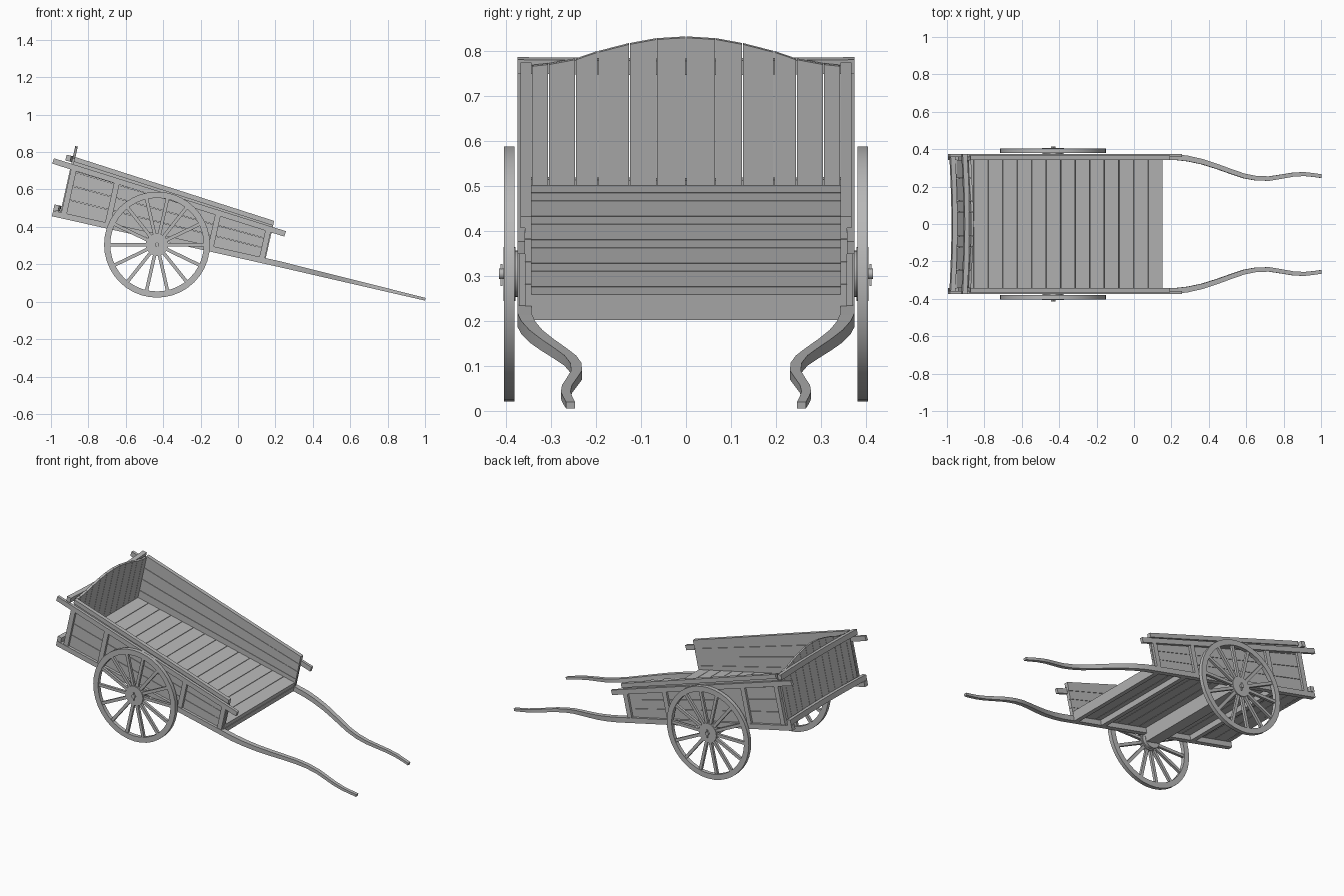
import bpy, bmesh
from math import radians, sin, cos, pi
from mathutils import Matrix, Vector

cube = bpy.data.objects.get("Cube")
if cube:
    bpy.data.objects.remove(cube, do_unlink=True)

wood = bpy.data.materials.new("weathered grey wood")
wood.use_nodes = True
GREY = (0.48, 0.48, 0.48, 1)
wood.diffuse_color = GREY
wood.node_tree.nodes["Principled BSDF"].inputs["Base Color"].default_value = GREY

# The cart body is built level, then tipped forward onto its shaft ends
TILT = Matrix.Translation((-0.995, 0, 0.457)) @ Matrix.Rotation(radians(12.6), 4, 'Y')
SIDES = (("left", 1), ("right", -1))


def finish(name, bm, matrix=TILT, smooth=False):
    bmesh.ops.recalc_face_normals(bm, faces=bm.faces)
    mesh = bpy.data.meshes.new(name)
    bm.to_mesh(mesh)
    bm.free()
    mesh.materials.append(wood)
    ob = bpy.data.objects.new(name, mesh)
    bpy.context.collection.objects.link(ob)
    ob.matrix_world = matrix
    if smooth:
        bpy.context.view_layer.objects.active = ob
        ob.select_set(True)
        bpy.ops.object.shade_smooth_by_angle(angle=radians(35))
        ob.select_set(False)
    return ob


def prism(bm, points, offset):
    """Extrude a flat outline of 3D points by an offset vector."""
    low = [bm.verts.new(p) for p in points]
    high = [bm.verts.new(Vector(p) + Vector(offset)) for p in points]
    bm.faces.new(low)
    bm.faces.new(high)
    n = len(low)
    for i in range(n):
        j = (i + 1) % n
        bm.faces.new((low[i], low[j], high[j], high[i]))


def box(bm, x, y, z):
    prism(bm, [(x[0], y[0], z[0]), (x[1], y[0], z[0]), (x[1], y[0], z[1]), (x[0], y[0], z[1])],
          (0, y[1] - y[0], 0))


def sweep(bm, sections):
    """Join four-cornered sections into one closed bar."""
    rings = [[bm.verts.new(p) for p in s] for s in sections]
    for a, b in zip(rings, rings[1:]):
        for i in range(4):
            j = (i + 1) % 4
            bm.faces.new((a[i], a[j], b[j], b[i]))
    bm.faces.new(rings[0])
    bm.faces.new(rings[-1])


def top_edge(x):
    return 0.336 - 0.091 * (x - 0.053)


BACK, FRONT, FLOOR = 0.05, 1.165, 0.057

# Floor planks
bm = bmesh.new()
count = 14
step = (FRONT - BACK) / count
for i in range(count):
    x = BACK + i * step
    box(bm, (x, x + step - 0.003), (-0.343, 0.343), (0.031, FLOOR))
finish("floor_planks", bm)

# Cross members under the floor
bm = bmesh.new()
for x in (0.27, 0.93, 1.13):
    box(bm, (x, x + 0.035), (-0.345, 0.345), (0, 0.031))
finish("floor_bearers", bm)
bm = bmesh.new()
box(bm, (0.535, 0.63), (-0.36, 0.36), (-0.045, 0.031))
finish("axle_beam", bm)

for side, s in SIDES:
    # Side boards, fanned towards the taller back
    bm = bmesh.new()
    rows = 4
    for i in range(rows):
        def level(x, t):
            return 0.031 + (top_edge(x) - 0.031) * t
        a, b = i / rows, (i + 1) / rows - (0.008 if i < rows - 1 else 0)
        prism(bm, [(BACK, s * 0.343, level(BACK, a)), (FRONT, s * 0.343, level(FRONT, a)),
                   (FRONT, s * 0.343, level(FRONT, b)), (BACK, s * 0.343, level(BACK, b))],
              (0, s * 0.014, 0))
    finish(side + "_side_boards", bm)

    # Upright posts
    bm = bmesh.new()
    for x in (0.045, 0.285, 0.85, 1.13):
        z0, z1 = 0.031, top_edge(x) - 0.045
        box(bm, (x, x + 0.03), (s * 0.357, s * 0.371), (z0, z1))
    finish(side + "_posts", bm)

    # Upper rail, running past both ends
    bm = bmesh.new()
    prism(bm, [(-0.057, s * 0.357, 0.305), (1.239, s * 0.357, 0.195),
               (1.236, s * 0.357, 0.165), (-0.06, s * 0.357, 0.275)], (0, s * 0.017, 0))
    finish(side + "_upper_rail", bm)
    bm = bmesh.new()
    prism(bm, [(BACK, s * 0.357, top_edge(BACK)), (FRONT, s * 0.357, top_edge(FRONT)),
               (FRONT, s * 0.357, top_edge(FRONT) - 0.026), (BACK, s * 0.357, top_edge(BACK) - 0.026)],
          (0, s * 0.01, 0))
    finish(side + "_top_strip", bm)

    # Lower rail that becomes the curved shaft
    bends = [(0, 0.358), (1.16, 0.358), (1.24, 0.358), (1.31, 0.35), (1.39, 0.333),
             (1.47, 0.308), (1.55, 0.28), (1.62, 0.257), (1.69, 0.244), (1.76, 0.243),
             (1.83, 0.254), (1.89, 0.264), (1.95, 0.267), (2.0, 0.262), (2.045, 0.256)]
    bm = bmesh.new()
    sections = []
    for x, y in bends:
        t = max(0, (x - 1.24) / 0.8)
        hw, low, high = 0.0155 - 0.0055 * t, -0.005 * t, 0.031 - 0.021 * t
        sections.append([(x, s * (y - hw), low), (x, s * (y + hw), low),
                         (x, s * (y + hw), high), (x, s * (y - hw), high)])
    sweep(bm, sections)
    finish(side + "_shaft", bm, smooth=True)

# Tailboard of upright planks with an arched top
half = [(0, 0.393), (0.065, 0.389), (0.125, 0.378), (0.195, 0.36),
        (0.245, 0.343), (0.305, 0.332), (0.343, 0.328)]
bm = bmesh.new()
for s in (1, -1):
    for (y0, z0), (y1, z1) in zip(half, half[1:]):
        prism(bm, [(0.04, s * (y0 + 0.001), 0.031), (0.04, s * (y1 - 0.001), 0.031),
                   (0.04, s * (y1 - 0.001), z1), (0.04, s * (y0 + 0.001), z0)], (0.014, 0, 0))
finish("tailboard", bm)

# Slightly bowed bars across the back
for name, x, z in (("upper_tail_bar", 0.005, 0.306), ("lower_tail_bar", 0.0, 0.033)):
    bm = bmesh.new()
    sections = []
    for i in range(13):
        y = -0.374 + 0.748 * i / 12
        u = x + 0.012 * cos(y / 0.374 * pi / 2)
        sections.append([(u, y, z), (u + 0.026, y, z), (u + 0.026, y, z + 0.032), (u, y, z + 0.032)])
    sweep(bm, sections)
    finish(name, bm, smooth=True)

# Wheels
HUB = Vector((-0.433, 0, 0.305))


def cylinder(bm, radius, y0, y1, sides=24):
    prism(bm, [(radius * cos(2 * pi * i / sides), y0, radius * sin(2 * pi * i / sides))
               for i in range(sides)], (0, y1 - y0, 0))


for side, s in SIDES:
    place = Matrix.Translation(HUB)
    bm = bmesh.new()
    n = 40
    rings = []
    for i in range(n):
        c, d = cos(2 * pi * i / n), sin(2 * pi * i / n)
        rings.append([bm.verts.new((r * c, s * y, r * d)) for r, y in
                      ((0.25, 0.38), (0.283, 0.38), (0.283, 0.404), (0.25, 0.404))])
    for i in range(n):
        a, b = rings[i], rings[(i + 1) % n]
        for k in range(4):
            m = (k + 1) % 4
            bm.faces.new((a[k], a[m], b[m], b[k]))
    finish(side + "_wheel_rim", bm, place, True)

    bm = bmesh.new()
    spokes = 14
    for i in range(spokes):
        start = len(bm.verts)
        box(bm, (0.045, 0.255), (s * 0.384, s * 0.4), (-0.009, 0.009))
        bm.verts.ensure_lookup_table()
        bmesh.ops.rotate(bm, verts=bm.verts[start:], cent=(0, 0, 0),
                         matrix=Matrix.Rotation(2 * pi * i / spokes, 3, 'Y'))
    finish(side + "_wheel_spokes", bm, place)

    bm = bmesh.new()
    cylinder(bm, 0.052, s * 0.358, s * 0.38)
    cylinder(bm, 0.06, s * 0.378, s * 0.405)
    finish(side + "_hub", bm, place, True)
    bm = bmesh.new()
    cylinder(bm, 0.012, s * 0.34, s * 0.415, 12)
    box(bm, (-0.004, 0.004), (s * 0.407, s * 0.412), (-0.027, 0.022))
    finish(side + "_axle_pin", bm, place, True)
